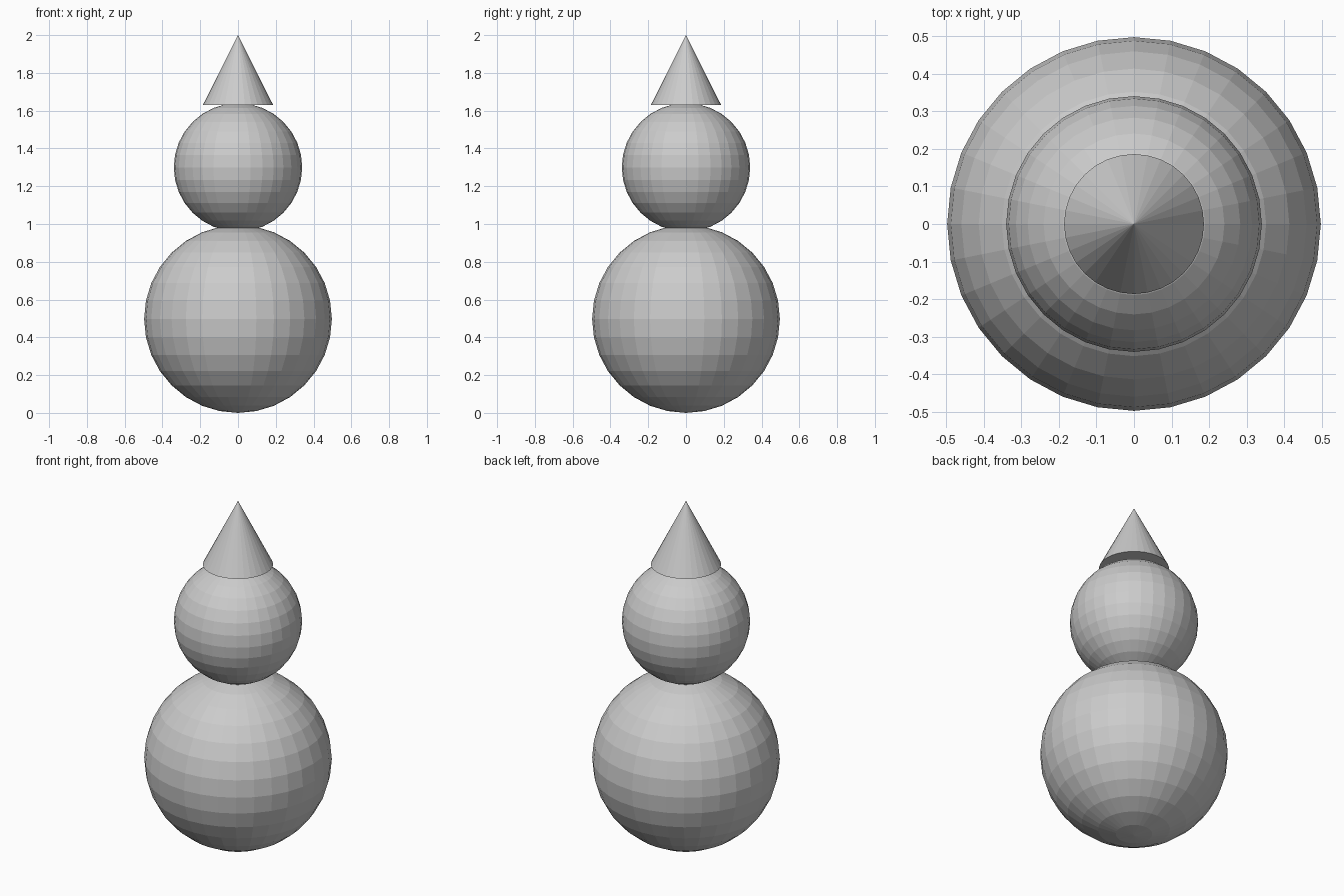
import bpy

if "Cube" in bpy.data.objects:
    bpy.data.objects.remove(bpy.data.objects["Cube"])


def ball(name, radius, z):
    bpy.ops.mesh.primitive_uv_sphere_add(segments=32, ring_count=16,
                                         radius=radius, location=(0, 0, z))
    bpy.context.object.name = name


# Two stacked faceted balls
ball("body", 0.497, 0.497)
ball("head", 0.34, 1.3)

# Pointed hat resting on the head
HAT_BASE, HAT_TOP = 1.63, 2.0
bpy.ops.mesh.primitive_cone_add(vertices=32, radius1=0.186, radius2=0,
                                depth=HAT_TOP - HAT_BASE,
                                location=(0, 0, (HAT_BASE + HAT_TOP) / 2))
bpy.context.object.name = "hat"
